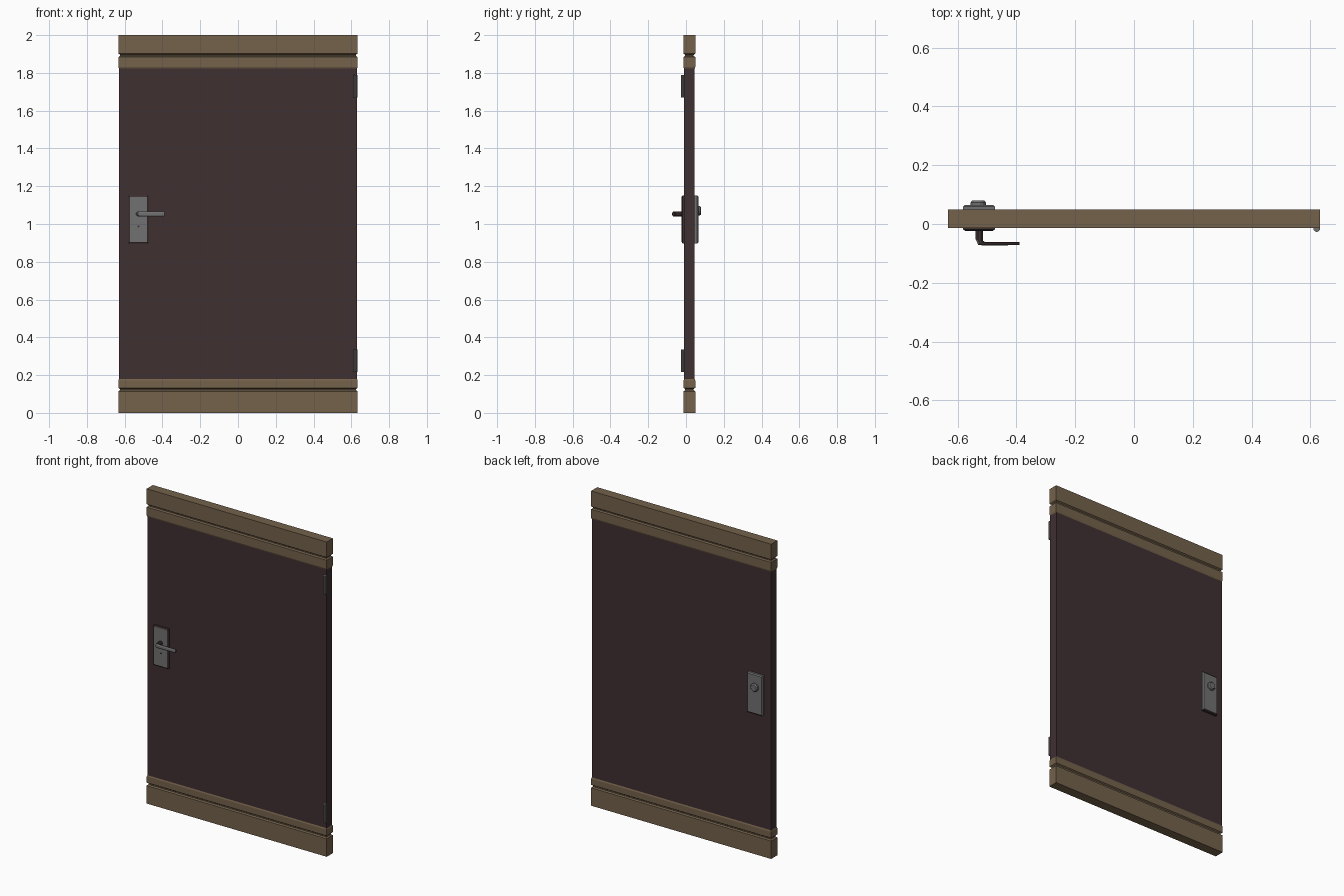
import bpy, bmesh, math
from mathutils import Matrix, Vector

if "Cube" in bpy.data.objects:
    bpy.data.objects.remove(bpy.data.objects["Cube"])


def material(name, rgb):
    m = bpy.data.materials.new(name)
    m.diffuse_color = (*rgb, 1)
    m.use_nodes = True
    m.node_tree.nodes["Principled BSDF"].inputs["Base Color"].default_value = m.diffuse_color
    return m


BROWN = material("brown trim", (0.175, 0.122, 0.070))
DARK = material("dark door panel", (0.049, 0.029, 0.031))
STEEL = material("grey steel", (0.165, 0.165, 0.165))


def finish(name, bm, mats, rule=None):
    """Turn a bmesh into an object; rule(face) picks the material slot."""
    bmesh.ops.recalc_face_normals(bm, faces=bm.faces)
    bm.normal_update()
    for f in bm.faces:
        f.material_index = rule(f) if rule else 0
    me = bpy.data.meshes.new(name)
    bm.to_mesh(me)
    bm.free()
    for m in mats:
        me.materials.append(m)
    ob = bpy.data.objects.new(name, me)
    bpy.context.collection.objects.link(ob)
    return ob


def loft(bm, rings):
    """Skin a list of equally sized point rings and cap both ends."""
    loops = [[bm.verts.new(p) for p in r] for r in rings]
    n = len(loops[0])
    for a, b in zip(loops, loops[1:]):
        for i in range(n):
            j = (i + 1) % n
            bm.faces.new((a[i], a[j], b[j], b[i]))
    bm.faces.new(loops[0])
    bm.faces.new(loops[-1])


def rect_xy(z, inset, x=0.633, y0=-0.013, y1=0.049):
    d = inset
    return [(-x + d, y0 + d, z), (x - d, y0 + d, z), (x - d, y1 - d, z), (-x + d, y1 - d, z)]


# Door slab: bands, grooves and a slightly recessed panel
steps = [(0, 0), (0.114, 0), (0.120, 0.008), (0.127, 0.008), (0.133, 0),
         (0.172, 0), (0.180, 0.003), (1.822, 0.003), (1.830, 0),
         (1.884, 0), (1.890, 0.008), (1.896, 0.008), (1.902, 0), (2, 0)]
bm = bmesh.new()
loft(bm, [rect_xy(z, d) for z, d in steps])
finish("door_slab", bm, [BROWN, DARK],
       lambda f: int(0.17 < f.calc_center_median().z < 1.83 and abs(f.normal.z) < 0.1))


# Lock plates, chamfered towards the outside
def plate(name, y_in, y_out, chamfer, rule):
    def rect(y, d):
        return [(-0.582 + d, y, 0.897 + d), (-0.473 - d, y, 0.897 + d),
                (-0.473 - d, y, 1.152 - d), (-0.582 + d, y, 1.152 - d)]
    mid = y_out + (0.006 if y_out < y_in else -0.006)
    b = bmesh.new()
    loft(b, [rect(y_in, 0), rect(mid, 0), rect(y_out, chamfer)])
    return finish(name, b, [STEEL, DARK], rule)


plate("front_lock_plate", -0.005, -0.024, 0.009, lambda f: int(f.normal.y > -0.95))
plate("back_lock_plate", 0.04, 0.065, 0.006, lambda f: int(f.normal.z < -0.3))


# Round parts made along the y axis
def disc(name, x, z, y0, y1, r0, r1, sides, mat):
    b = bmesh.new()
    rings = [[(x + r * math.cos(math.tau * i / sides), y, z + r * math.sin(math.tau * i / sides))
              for i in range(sides)] for y, r in ((y0, r0), ((y0 + y1 * 2) / 3, r0), (y1, r1))]
    loft(b, rings)
    return finish(name, b, [mat])


disc("back_lock_knob", -0.53, 1.07, 0.06, 0.080, 0.026, 0.020, 14, STEEL)
disc("keyhole", -0.527, 0.987, -0.022, -0.0245, 0.005, 0.005, 8, DARK)

# Lever handle: a section swept out of the plate and round the corner
path = [((-0.526, -0.02), (1, 0), 0.013, 0.013), ((-0.526, -0.052), (1, 0), 0.013, 0.013),
        ((-0.522, -0.064), (0.7, 0.7), 0.011, 0.013), ((-0.508, -0.067), (0, 1), 0.006, 0.013),
        ((-0.390, -0.067), (0, 1), 0.005, 0.012)]
bm = bmesh.new()
rings = []
for (x, y), (ux, uy), half_w, half_h in path:
    ring = []
    for i in range(8):
        a = math.tau * (i + 0.5) / 8
        c, s = math.cos(a) * half_w * 1.08, math.sin(a) * half_h * 1.08
        ring.append((x + ux * c, y + uy * c, 1.053 + s))
    rings.append(ring)
loft(bm, rings)
finish("lever_handle", bm, [STEEL, DARK], lambda f: int(f.normal.y > -0.3))

# Hinge barrels on the right edge
for name, z0, z1 in (("lower_hinge", 0.217, 0.335), ("upper_hinge", 1.67, 1.788)):
    bm = bmesh.new()
    bmesh.ops.create_cone(bm, cap_ends=True, segments=10, radius1=0.011, radius2=0.011,
                          depth=z1 - z0,
                          matrix=Matrix.Translation(Vector((0.622, -0.016, (z0 + z1) / 2))))
    finish(name, bm, [STEEL])
